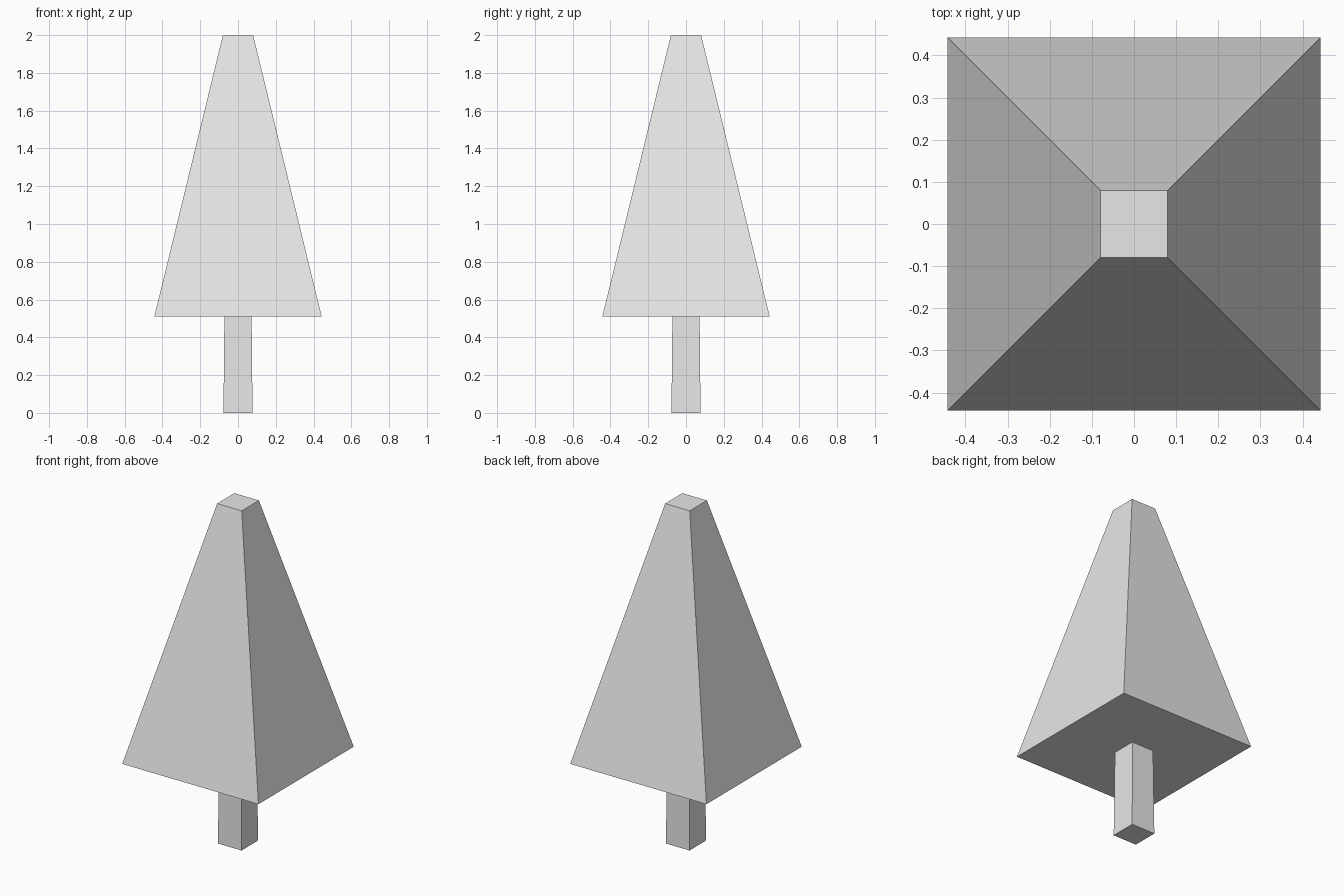
import bpy
import bmesh

cube = bpy.data.objects.get("Cube")
if cube:
    bpy.data.objects.remove(cube, do_unlink=True)

# Single light grey for the whole tree
GREY = (0.8, 0.8, 0.8, 1)
grey = bpy.data.materials.new("light_grey")
grey.use_nodes = True
grey.diffuse_color = GREY
grey.node_tree.nodes["Principled BSDF"].inputs["Base Color"].default_value = GREY


def tapered_block(name, z_low, z_high, half_low, half_high):
    """Square block whose half width changes from bottom to top."""
    bm = bmesh.new()
    bmesh.ops.create_cube(bm, size=2)
    for v in bm.verts:
        top = v.co.z > 0
        half = half_high if top else half_low
        v.co.x *= half
        v.co.y *= half
        v.co.z = z_high if top else z_low
    mesh = bpy.data.meshes.new(name)
    bm.to_mesh(mesh)
    bm.free()
    mesh.materials.append(grey)
    obj = bpy.data.objects.new(name, mesh)
    bpy.context.collection.objects.link(obj)
    return obj


# Slightly tapered trunk, with the flat-topped pyramid of foliage on it
tapered_block("trunk", 0, 0.51, 0.077, 0.072)
tapered_block("foliage", 0.51, 2, 0.443, 0.08)
